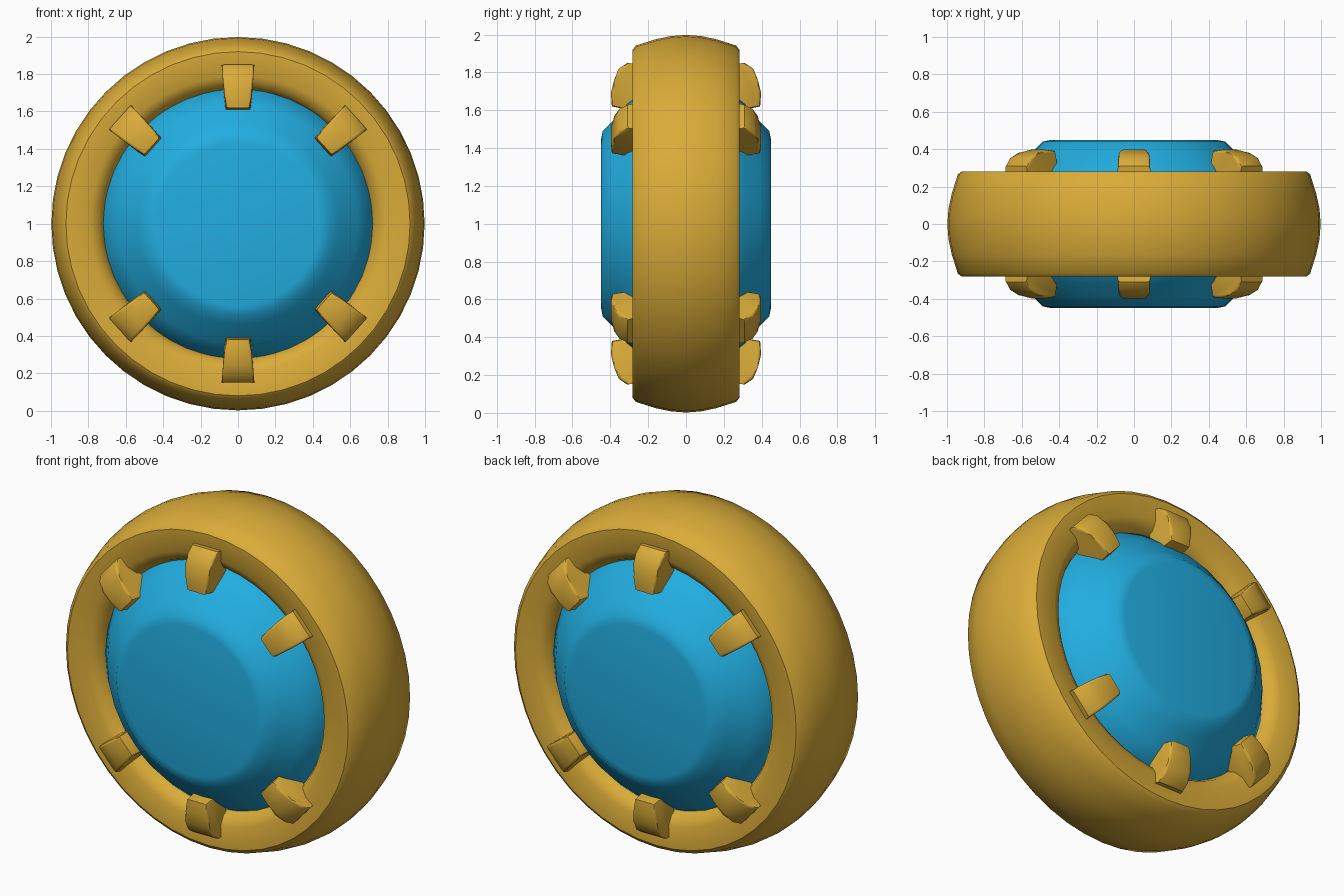
import bpy, bmesh, math
from mathutils import Matrix, Vector

if "Cube" in bpy.data.objects:
    bpy.data.objects.remove(bpy.data.objects["Cube"])

CENTRE = Vector((0, 0, 1))


def material(name, rgb):
    m = bpy.data.materials.new(name)
    m.diffuse_color = (*rgb, 1)
    m.use_nodes = True
    m.node_tree.nodes["Principled BSDF"].inputs["Base Color"].default_value = m.diffuse_color
    return m


gold = material("gold", (0.70, 0.41, 0.04))
blue = material("gem blue", (0.016, 0.42, 0.75))


def finish(bm, name, mat, angle):
    bmesh.ops.recalc_face_normals(bm, faces=bm.faces)
    me = bpy.data.meshes.new(name)
    bm.to_mesh(me)
    bm.free()
    me.materials.append(mat)
    ob = bpy.data.objects.new(name, me)
    bpy.context.collection.objects.link(ob)
    bpy.ops.object.select_all(action='DESELECT')
    ob.select_set(True)
    bpy.context.view_layer.objects.active = ob
    bpy.ops.object.shade_smooth_by_angle(angle=math.radians(angle))
    return ob


def lathe(name, profile, n, mat, closed, angle):
    """Turn (radius, y) points about the y axis through CENTRE."""
    bm = bmesh.new()
    rings = []
    for r, y in profile:
        rings.append([bm.verts.new(CENTRE + Vector((
            r * math.cos(2 * math.pi * i / n), y,
            r * math.sin(2 * math.pi * i / n)))) for i in range(n)])
    pairs = list(zip(rings, rings[1:]))
    if closed:
        pairs.append((rings[-1], rings[0]))
    else:
        bm.faces.new(rings[0])
        bm.faces.new(rings[-1])
    for a, b in pairs:
        for i in range(n):
            j = (i + 1) % n
            bm.faces.new((a[i], a[j], b[j], b[i]))
    return finish(bm, name, mat, angle)


def mirrored(half):
    return half + [(r, -y) for r, y in reversed(half) if y > 0]


# Bulging gold band
lathe("ring_band", mirrored([(0.70, 0.0), (0.715, 0.20), (0.74, 0.25), (0.79, 0.28),
                             (0.92, 0.282), (0.942, 0.265), (0.975, 0.16), (0.992, 0.08),
                             (0.998, 0.0)])[:-0 or None],
      48, gold, True, 35)

# Double-sided cut gem with a flat table on each face
lathe("gem", [(0.44, -0.45), (0.49, -0.44), (0.54, -0.39), (0.64, -0.31), (0.73, -0.20),
              (0.73, 0.20), (0.64, 0.31), (0.54, 0.39), (0.49, 0.44), (0.44, 0.45)],
      32, blue, False, 40)

# Claw side profile: (radius, y, half width)
CLAW = [(0.84, 0.22, 0.085), (0.85, 0.31, 0.088), (0.82, 0.355, 0.086),
        (0.76, 0.38, 0.08), (0.69, 0.397, 0.072), (0.62, 0.392, 0.064),
        (0.61, 0.34, 0.068), (0.615, 0.22, 0.07)]


def claw(name, degrees, side):
    bm = bmesh.new()
    a = [bm.verts.new((r, side * y, w)) for r, y, w in CLAW]
    b = [bm.verts.new((r, side * y, -w)) for r, y, w in CLAW]
    bm.faces.new(a)
    bm.faces.new(b)
    n = len(CLAW)
    for i in range(n):
        j = (i + 1) % n
        bm.faces.new((a[i], a[j], b[j], b[i]))
    # Soften the long outer edges
    edges = [e for e in bm.edges if e.verts[0].co.z * e.verts[1].co.z > 0
             and min(abs(v.co.y) for v in e.verts) > 0.3]
    bmesh.ops.bevel(bm, geom=edges, offset=0.014, segments=2, affect='EDGES', profile=0.5)
    bm.transform(Matrix.Translation(CENTRE) @ Matrix.Rotation(-math.radians(degrees), 4, 'Y'))
    finish(bm, name, gold, 40)


# Six claws on each side
for side, label in ((-1, "front"), (1, "back")):
    for k, deg in enumerate((90, 42, -42, -90, -138, 138)):
        claw(f"{label}_claw_{k + 1}", deg, side)
